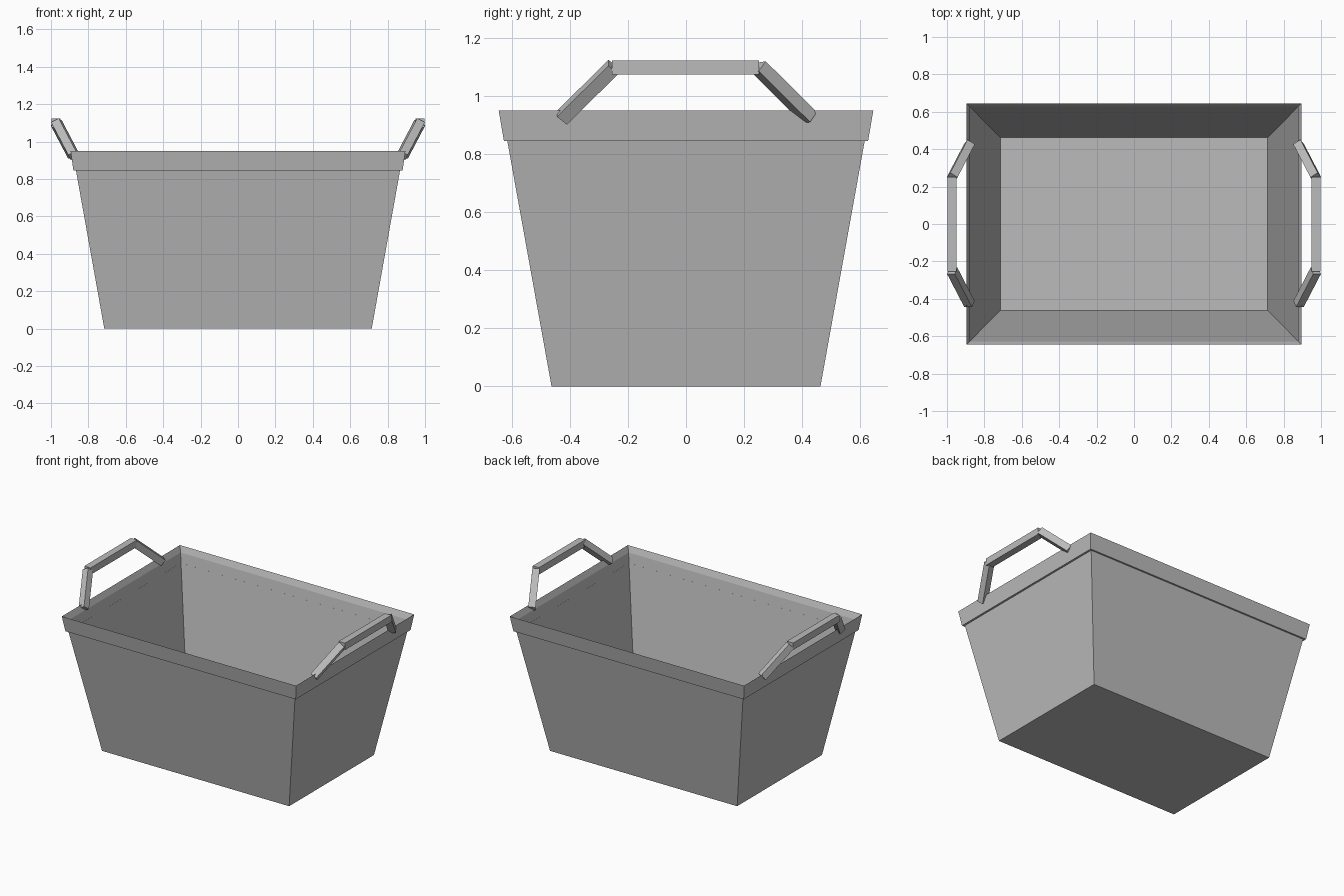
import bpy
import math
from mathutils import Vector, Matrix

cube = bpy.data.objects.get("Cube")
if cube:
    bpy.data.objects.remove(cube, do_unlink=True)

grey = bpy.data.materials.new("grey")
grey.use_nodes = True
grey.diffuse_color = (0.5, 0.5, 0.5, 1)
grey.node_tree.nodes["Principled BSDF"].inputs["Base Color"].default_value = (0.5, 0.5, 0.5, 1)


def add_object(name, verts, faces):
    mesh = bpy.data.meshes.new(name)
    mesh.from_pydata(verts, [], faces)
    mesh.materials.append(grey)
    obj = bpy.data.objects.new(name, mesh)
    bpy.context.collection.objects.link(obj)
    return obj


def loft(name, levels, floor=False):
    """Join rectangles given as (half x, half y, z)."""
    verts = [(sx * x, sy * y, z) for x, y, z in levels
             for sx, sy in ((-1, -1), (1, -1), (1, 1), (-1, 1))]
    faces = [(4 * k + i, 4 * k + (i + 1) % 4, 4 * k + 4 + (i + 1) % 4, 4 * k + 4 + i)
             for k in range(len(levels) - 1) for i in range(4)]
    if floor:
        faces.append((3, 2, 1, 0))
    return add_object(name, verts, faces)


def beam(name, a, b, side, size, twist=0):
    """Square bar from a to b, one face turned towards side."""
    a, b = Vector(a), Vector(b)
    d = (b - a).normalized()
    u = Vector(side)
    u = (u - d * u.dot(d)).normalized()
    u = Matrix.Rotation(twist, 3, d) @ u
    v = d.cross(u)
    h = size / 2
    verts = [p + u * h * i + v * h * j for p in (a, b)
             for i, j in ((-1, -1), (1, -1), (1, 1), (-1, 1))]
    faces = [(3, 2, 1, 0), (4, 5, 6, 7)]
    faces += [(i, (i + 1) % 4, 4 + (i + 1) % 4, 4 + i) for i in range(4)]
    return add_object(name, verts, faces)


# Thin-walled tapered tub
loft("tub", [(0.715, 0.463, 0), (0.878, 0.627, 0.91)], floor=True)

# Flared rim band with a small ledge below and a lip inside
loft("rim", [(0.866, 0.615, 0.845), (0.88, 0.627, 0.845),
             (0.895, 0.645, 0.95), (0.878, 0.627, 0.91)])

# Two outward-leaning handles, each a grip and two legs
for s, label in ((1, "left"), (-1, "right")):
    beam(label + "_handle_grip", (s * 0.972, -0.255, 1.098), (s * 0.972, 0.252, 1.098),
         (1, 0, 0), 0.048)
    for t, end in ((-1, "front"), (1, "back")):
        beam(f"{label}_handle_{end}_leg", (s * 0.972, t * 0.25, 1.1), (s * 0.88, t * 0.427, 0.925),
             (s * 0.9, 0, -0.45), 0.046, math.radians(45) if t > 0 else 0)
